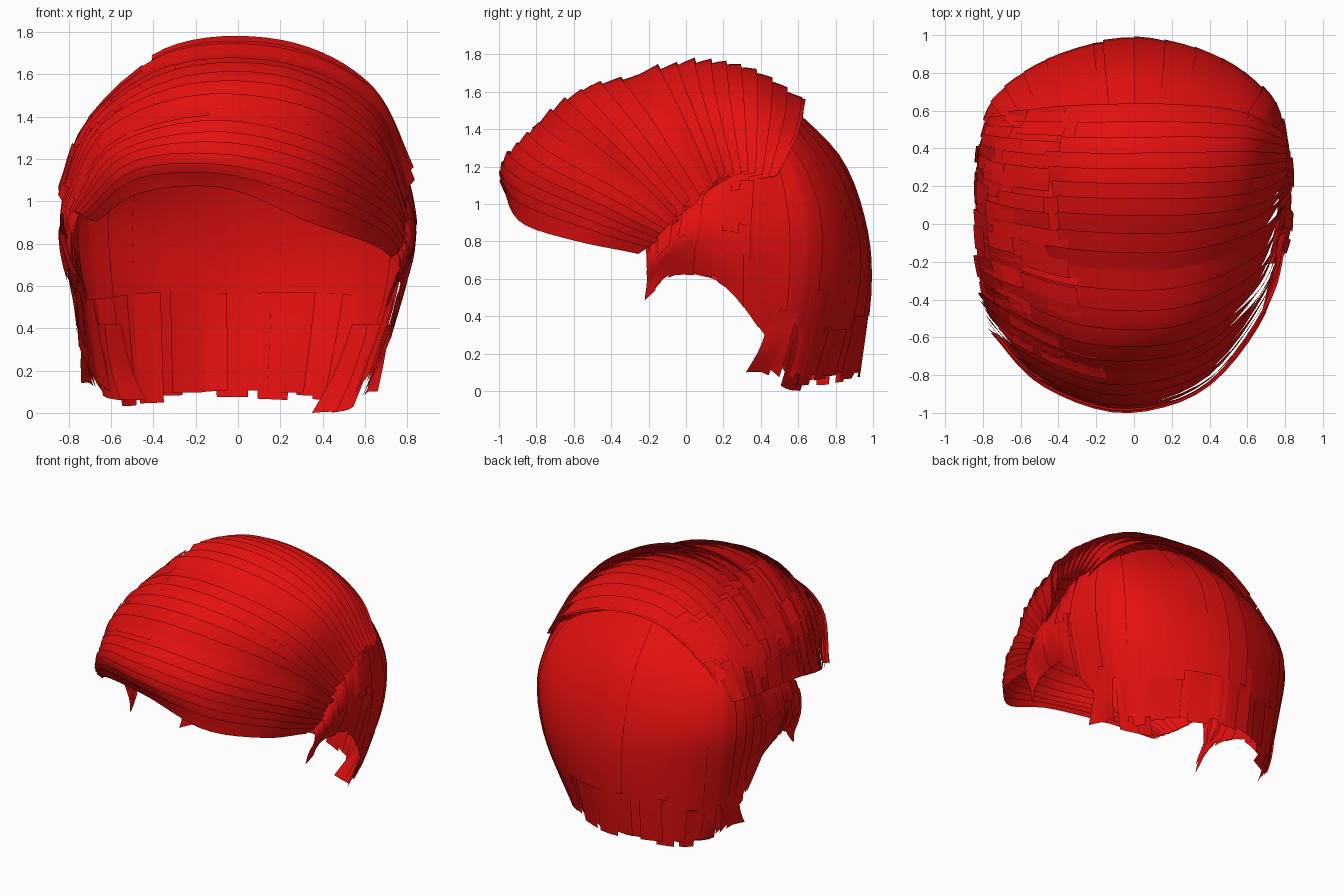
import bpy
import math
import random
from mathutils import Vector

random.seed(4)
if "Cube" in bpy.data.objects:
    bpy.data.objects.remove(bpy.data.objects["Cube"])

red = bpy.data.materials.new("bright red hair")
red.use_nodes = True
colour = (0.78, 0.005, 0.005, 1)
red.diffuse_color = colour
red.node_tree.nodes["Principled BSDF"].inputs["Base Color"].default_value = colour
CENTRE = Vector((0, 0.1, 0.8))


def spline(points, f):
    """Smooth curve through the points, f from 0 to 1."""
    last = len(points) - 1
    f = min(max(f, 0), 1) * last
    i = min(int(f), last - 1)
    t = f - i
    b, c = points[i], points[i + 1]
    a = points[i - 1] if i else b * 2 - c
    d = points[i + 2] if i + 2 <= last else c * 2 - b
    return b + ((c - a) + ((a * 2 - b * 5 + c * 4 - d) + (b * 3 - c * 3 + d - a) * t) * t) * (t / 2)


def surface(guides, across, along, lift):
    """Point on the sheet lofted through the guides, lifted outward."""
    def at(u, v):
        return spline([spline(g, v) for g in guides], u)
    e = 0.01
    p = at(across, along)
    u0, u1 = max(across - e, 0), min(across + e, 1)
    v0, v1 = max(along - e, 0), min(along + e, 1)
    n = (at(u1, along) - at(u0, along)).cross(at(across, v1) - at(across, v0)).normalized()
    if n.dot(p - CENTRE) < 0:
        n.negate()
    return p + n * lift


def locks(name, guides, strips, steps=12):
    """Overlapping sheets of hair: (u0, u1, v0, v1, lift at u0, lift at u1)."""
    verts, faces = [], []
    wide = 3
    for u0, u1, v0, v1, l0, l1 in strips:
        base = len(verts)
        for i in range(wide + 1):
            a = i / wide
            for j in range(steps + 1):
                b = j / steps
                verts.append(surface(guides, u0 + (u1 - u0) * a, v0 + (v1 - v0) * b, l0 + (l1 - l0) * a))
        for i in range(wide):
            for j in range(steps):
                k = base + i * (steps + 1) + j
                quad = (k, k + 1, k + steps + 2, k + steps + 1)
                p, q, r = (verts[quad[m]] for m in range(3))
                out = (q - p).cross(r - p).dot(p - CENTRE) > 0
                faces.append(quad if out else quad[::-1])
    mesh = bpy.data.meshes.new(name)
    mesh.from_pydata(verts, [], faces)
    mesh.materials.append(red)
    obj = bpy.data.objects.new(name, mesh)
    bpy.context.collection.objects.link(obj)
    bpy.ops.object.select_all(action="DESELECT")
    obj.select_set(True)
    bpy.context.view_layer.objects.active = obj
    bpy.ops.object.shade_smooth_by_angle(angle=math.radians(40))


def jitter(amount):
    return random.uniform(-amount, amount)


def vectors(rows):
    return [[Vector(p) for p in row] for row in rows]


# Sweep guides run from the -x temple over the head to the +x ear
fringe = vectors([
    [(-.68, -.62, .9), (-.46, -.84, 1.04), (-.06, -.97, 1.06), (.35, -.89, .9), (.64, -.58, .8), (.74, -.25, .73)],
    [(-.74, -.58, .94), (-.49, -.84, 1.17), (-.06, -.985, 1.2), (.37, -.85, 1.09), (.68, -.47, .93), (.78, -.14, .8)],
    [(-.78, -.47, .95), (-.58, -.67, 1.26), (-.1, -.84, 1.38), (.4, -.71, 1.27), (.71, -.33, 1.06), (.79, -.06, .87)],
])
crown = vectors([
    [(-.81, -.33, .98), (-.64, -.42, 1.36), (-.25, -.58, 1.56), (.25, -.57, 1.55), (.63, -.34, 1.32), (.79, 0, .94)],
    [(-.83, -.08, 1.04), (-.69, -.13, 1.37), (-.3, -.23, 1.65), (.22, -.24, 1.66), (.63, -.1, 1.46), (.8, .12, 1.06)],
    [(-.82, .2, 1.07), (-.69, .14, 1.38), (-.31, .09, 1.7), (.2, .08, 1.73), (.6, .12, 1.53), (.81, .24, 1.13)],
    [(-.8, .42, 1.08), (-.65, .38, 1.36), (-.28, .35, 1.66), (.2, .35, 1.69), (.58, .36, 1.51), (.81, .36, 1.13)],
    [(-.74, .58, 1.08), (-.55, .6, 1.32), (-.2, .62, 1.52), (.2, .62, 1.51), (.56, .58, 1.35), (.78, .47, 1.12)],
])
sweep = fringe + crown
bands = 24
strips = []
for i in range(bands):
    u0, u1 = i / bands, min((i + 1.8) / bands, 1)
    start = 0 if i < 9 else (0.24 if i < 13 else 0.34) + jitter(0.03)
    swell = 0.015 if i < 13 else 0.03
    strips.append((u0, u1, start, 1 - random.random() * 0.02, -0.012, swell + jitter(0.008)))
locks("swept_fringe_and_top", sweep, strips, 24)

# Short stepped layers below the parting on the -x side
strips = []
for row in range(6):
    for i in range(17):
        u = 0.3 + i * 0.041
        v = 0.39 - row * 0.068 + jitter(0.02)
        strips.append((u, min(u + 0.065, 1), max(v - 0.14, 0), v, jitter(0.015), 0.012 + jitter(0.015)))
locks("side_parting_layers", sweep, strips, 3)

# Back guides run downward, from the back centre round to the front of the ear
half = vectors([
    [(0, .55, 1.52), (0, .82, 1.24), (0, .95, .9), (0, .98, .55), (0, .92, .05)],
    [(.35, .55, 1.45), (.41, .74, 1.2), (.44, .86, .9), (.43, .87, .55), (.36, .73, .04)],
    [(.62, .52, 1.3), (.69, .61, 1.14), (.73, .67, .88), (.69, .65, .52), (.53, .56, .05)],
    [(.76, .42, 1.18), (.8, .42, 1), (.81, .42, .8), (.76, .43, .55), (.69, .42, .28)],
    [(.77, .25, 1.15), (.81, .23, 1), (.83, .21, .85), (.81, .2, .7), (.76, .2, .56)],
    [(.76, 0, .98), (.81, -.02, .9), (.82, -.04, .8), (.78, -.05, .71), (.73, -.06, .62)],
    [(.74, -.2, .78), (.77, -.21, .72), (.76, -.21, .65), (.72, -.21, .57), (.7, -.22, .48)],
])


def mirrored(p):
    """The -x side flares at the nape and reaches higher before the ear."""
    flare = 1 + 0.3 * max(0, 0.5 - p.z)
    rise = 3.5 * max(0, 0.1 - p.y) * max(0, p.z - 0.62)
    return Vector((-p.x * flare, p.y * flare, p.z + rise))


def mirror(guides):
    return [[mirrored(p) for p in g] for g in guides]


back = mirror(half[:0:-1]) + half

# Upper tier of long locks, overlapping a shorter nape tier
count = 34
strips = []
for i in range(count):
    u0, u1 = i / count, min((i + 1.7) / count, 1)
    ear = abs(u0 + u1 - 1) > 0.5
    end = 0.97 if ear else 0.84
    strips.append((u0, u1, 0, end + jitter(0.03), 0.008 + jitter(0.006), jitter(0.008)))
locks("back_and_side_locks", back, strips, 14)

strips = []
for i in range(30):
    u0 = 0.2 + i * 0.02
    strips.append((u0, u0 + 0.03, 0.74, 0.985 + jitter(0.015), jitter(0.01), -0.006 + jitter(0.012)))
locks("nape_locks", back, strips, 6)

# Loose stepped wisps over both ears, denser on the -x side
strips = []
for side, rows in ((0, 3), (1, 2)):
    for row in range(rows):
        for i in range(9):
            u = 0.004 + i * 0.026
            u0, u1 = (u, u + 0.034) if side == 0 else (1 - u - 0.034, 1 - u)
            v = 0.1 + row * 0.22 + jitter(0.06)
            strips.append((u0, u1, v, min(v + 0.35, 1), jitter(0.02), jitter(0.025)))
locks("ear_wisps", back, strips, 5)

# Longest neck locks, which reach the ground on the +x side
low = vectors([
    [(.72, .45, .42), (.69, .4, .24), (.66, .32, .1)],
    [(.7, .54, .42), (.66, .48, .24), (.6, .42, .1)],
    [(.66, .62, .42), (.6, .57, .2), (.53, .52, .02)],
    [(.54, .7, .42), (.46, .68, .2), (.35, .61, 0)],
])
strips = [(0, .4, 0, 1, 0, .01), (.3, .55, 0, .9, 0, .012), (.62, .85, 0, 1, 0, .01), (.8, 1, 0, 1, 0, 0)]
locks("neck_locks_left", low, strips, 5)
locks("neck_locks_right", mirror(low), [s[:3] + (s[3] * 0.85,) + s[4:] for s in strips], 5)
